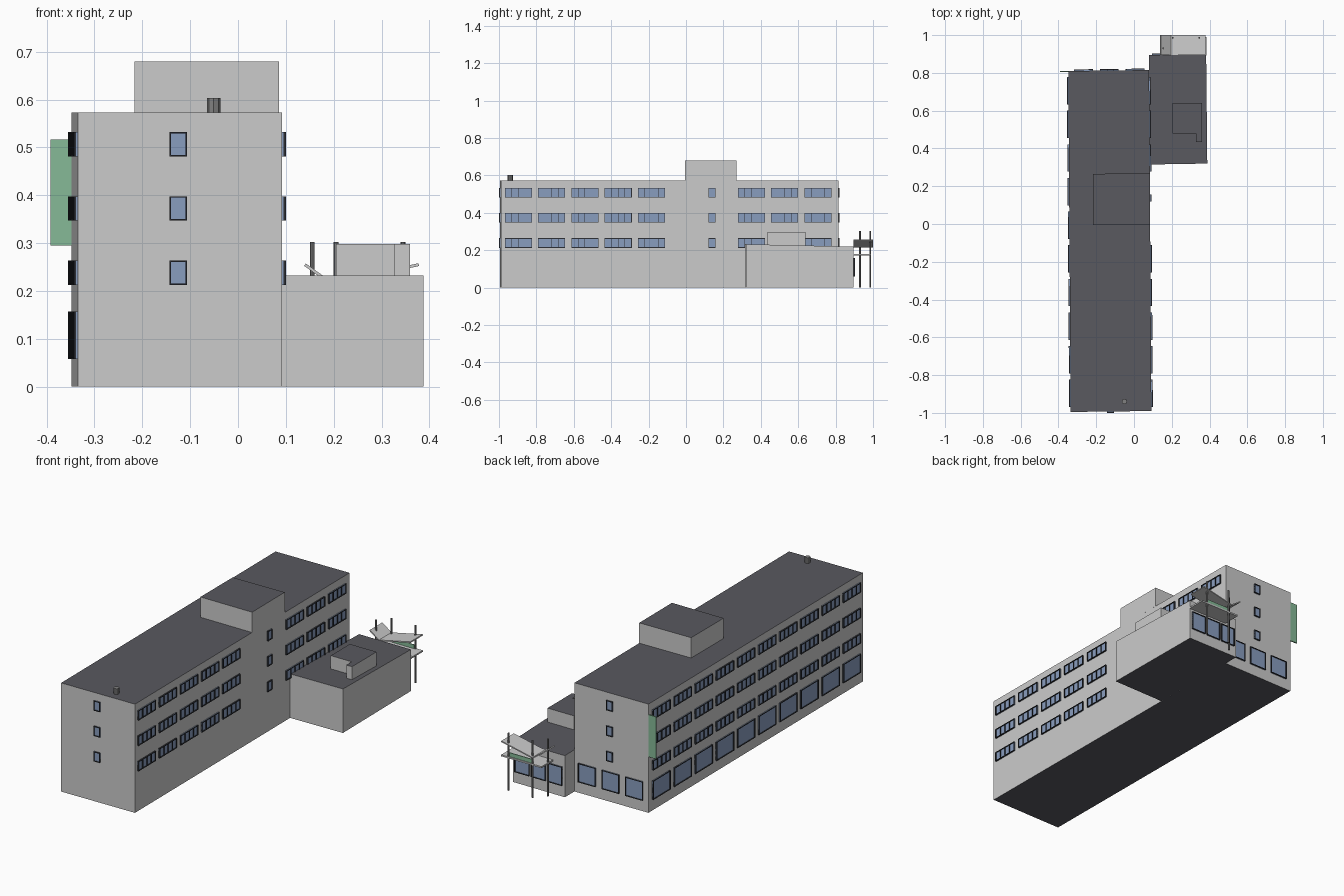
import bpy, bmesh, math
from mathutils import Vector, Matrix

if "Cube" in bpy.data.objects:
    bpy.data.objects.remove(bpy.data.objects["Cube"])


def material(name, rgb):
    m = bpy.data.materials.new(name)
    m.diffuse_color = (*rgb, 1)
    m.use_nodes = True
    m.node_tree.nodes["Principled BSDF"].inputs["Base Color"].default_value = m.diffuse_color
    return m


WALL = material("wall grey", (0.60, 0.60, 0.60))
ROOF = material("roof dark grey", (0.10, 0.10, 0.115))
GLASS = material("window blue", (0.25, 0.34, 0.52))
FRAME = material("frame charcoal", (0.025, 0.028, 0.035))
GREEN = material("sign green", (0.24, 0.49, 0.31))
METAL = material("post grey", (0.22, 0.22, 0.22))


def finish(bm, name, *mats):
    bmesh.ops.recalc_face_normals(bm, faces=bm.faces)
    me = bpy.data.meshes.new(name)
    bm.to_mesh(me)
    bm.free()
    for m in mats:
        me.materials.append(m)
    ob = bpy.data.objects.new(name, me)
    bpy.context.collection.objects.link(ob)
    return ob


def block(name, outline, z0, top):
    """Upright prism; horizontal faces take the roof colour. top(y) gives the height."""
    bm = bmesh.new()
    low = [bm.verts.new((x, y, z0)) for x, y in outline]
    high = [bm.verts.new((x, y, top(y))) for x, y in outline]
    bm.faces.new(low)
    bm.faces.new(high)
    n = len(outline)
    for i in range(n):
        j = (i + 1) % n
        bm.faces.new((low[i], low[j], high[j], high[i]))
    bm.normal_update()
    for f in bm.faces:
        f.material_index = 1 if abs(f.normal.z) > 0.5 else 0
    return finish(bm, name, WALL, ROOF)


def add_box(bm, centre, size, rot=Matrix(), mat=0):
    m = Matrix.Translation(centre) @ rot @ Matrix.Diagonal((*size, 1))
    verts = bmesh.ops.create_cube(bm, size=1, matrix=m)["verts"]
    for f in {f for v in verts for f in v.link_faces}:
        f.material_index = mat


def plate(name, x, y, z, mat):
    bm = bmesh.new()
    lo, hi = Vector((x[0], y[0], z[0])), Vector((x[1], y[1], z[1]))
    add_box(bm, (lo + hi) / 2, hi - lo)
    return finish(bm, name, mat)


def cylinder(name, x, y, z0, z1, r, sides, mat):
    bm = bmesh.new()
    bmesh.ops.create_cone(bm, cap_ends=True, segments=sides, radius1=r, radius2=r,
                          depth=z1 - z0, matrix=Matrix.Translation((x, y, (z0 + z1) / 2)))
    return finish(bm, name, mat)


def windows(name, a, b, axis, items):
    """Framed windows on the wall a-b; items are (start, end, z0, z1, panes) along the axis."""
    a, b = Vector((*a, 0)), Vector((*b, 0))
    u = (b - a).normalized()
    out = Vector((u.y, -u.x, 0))
    rot = Matrix.Rotation(math.atan2(u.y, u.x), 4, 'Z')
    bm = bmesh.new()
    t, d = 0.003, 0.008
    for s0, s1, z0, z1, panes in items:
        w, h = abs(s1 - s0), z1 - z0
        base = a + (b - a) * (((s0 + s1) / 2 - a[axis]) / (b[axis] - a[axis]))
        mid = base + Vector((0, 0, (z0 + z1) / 2))
        add_box(bm, mid + out * 0.001, (w, 0.004, h), rot, 0)
        for i in range(panes + 1):  # jambs and mullions
            off = (i / panes - 0.5) * (w - t)
            add_box(bm, mid + u * off + out * d / 2, (t if i in (0, panes) else 0.002, d, h), rot, 1)
        for k in (-1, 1):  # sill and head
            add_box(bm, mid + out * d / 2 + Vector((0, 0, k * (h - t) / 2)), (w, d, t), rot, 1)
    return finish(bm, name, GLASS, FRAME)


# Main slab, slightly skewed in plan
FL, FR, BR, BL = (-0.335, -0.995), (0.092, -0.99), (0.08, 0.815), (-0.348, 0.81)
H = 0.573
block("main_building", [FL, FR, BR, BL], 0, lambda y: H)

# Rooftop plant room, flush with the right wall
block("plant_room", [(-0.216, -0.005), (0.0855, -0.005), (0.0837, 0.27), (-0.216, 0.265)],
      H, lambda y: 0.68)

# Low annex with gently falling roof
slope = lambda y: 0.232 - 0.013 * (y - 0.315) / 0.58
block("annex", [(0.0834, 0.315), (0.388, 0.32), (0.382, 0.895), (0.08, 0.895), (0.08, 0.815)],
      0, slope)
block("annex_roof_box", [(0.205, 0.48), (0.327, 0.48), (0.327, 0.435), (0.36, 0.435),
                         (0.36, 0.64), (0.205, 0.64)], 0.21, lambda y: 0.298)

# Windows on a shared grid
ROWS = [(0.213, 0.264), (0.347, 0.398), (0.481, 0.532)]
GROUND = (0.058, 0.157)
bays = [(0.778 - 0.178 * k, 0.633 - 0.178 * k) for k in range(10)]
small = [(-0.143, -0.107, *r, 1) for r in ROWS]
windows("right_windows", FR, BR, 1,
        [(*s, *r, 4) for r in ROWS for k, s in enumerate(bays) if k not in (3, 4)]
        + [(0.12, 0.157, *r, 1) for r in ROWS])
windows("left_windows", BL, FL, 1,
        [(*s, *r, 4) for r in ROWS for s in bays] + [(*s, *GROUND, 1) for s in bays])
windows("front_windows", FL, FR, 0, small)
windows("back_windows", BR, BL, 0,
        small + [(x, x + 0.1, *GROUND, 1) for x in (-0.318, -0.181, -0.044)])
windows("annex_windows", (0.382, 0.895), (0.08, 0.895), 0,
        [(x, x + 0.085, *GROUND, 1) for x in (0.095, 0.19, 0.285)])

# Entrance canopy: V-shaped roof, lower shelf, posts and blank green band
bm = bmesh.new()
profile = [(0.14, 0.255), (0.195, 0.216), (0.378, 0.255)]
for (xa, za), (xb, zb) in zip(profile, profile[1:]):
    rot = Matrix.Rotation(-math.atan2(zb - za, xb - xa), 4, 'Y')
    add_box(bm, ((xa + xb) / 2, 0.948, (za + zb) / 2),
            (math.hypot(xb - xa, zb - za), 0.104, 0.006), rot)
finish(bm, "canopy_roof", WALL)
plate("canopy_shelf", (0.15, 0.385), (0.893, 0.99), (0.171, 0.179), WALL)
plate("canopy_band", (0.21, 0.34), (0.981, 0.985), (0.179, 0.2), GREEN)
for i, (x, y) in enumerate([(0.155, 0.93), (0.205, 0.985), (0.345, 0.985)]):
    cylinder(f"canopy_post_{i + 1}", x, y, 0, 0.302, 0.005, 8, METAL)

# Projecting green side sign and roof vent
plate("side_sign", (-0.392, -0.347), (0.804, 0.81), (0.295, 0.517), GREEN)
cylinder("roof_vent", -0.051, -0.94, H, 0.603, 0.014, 8, METAL)
